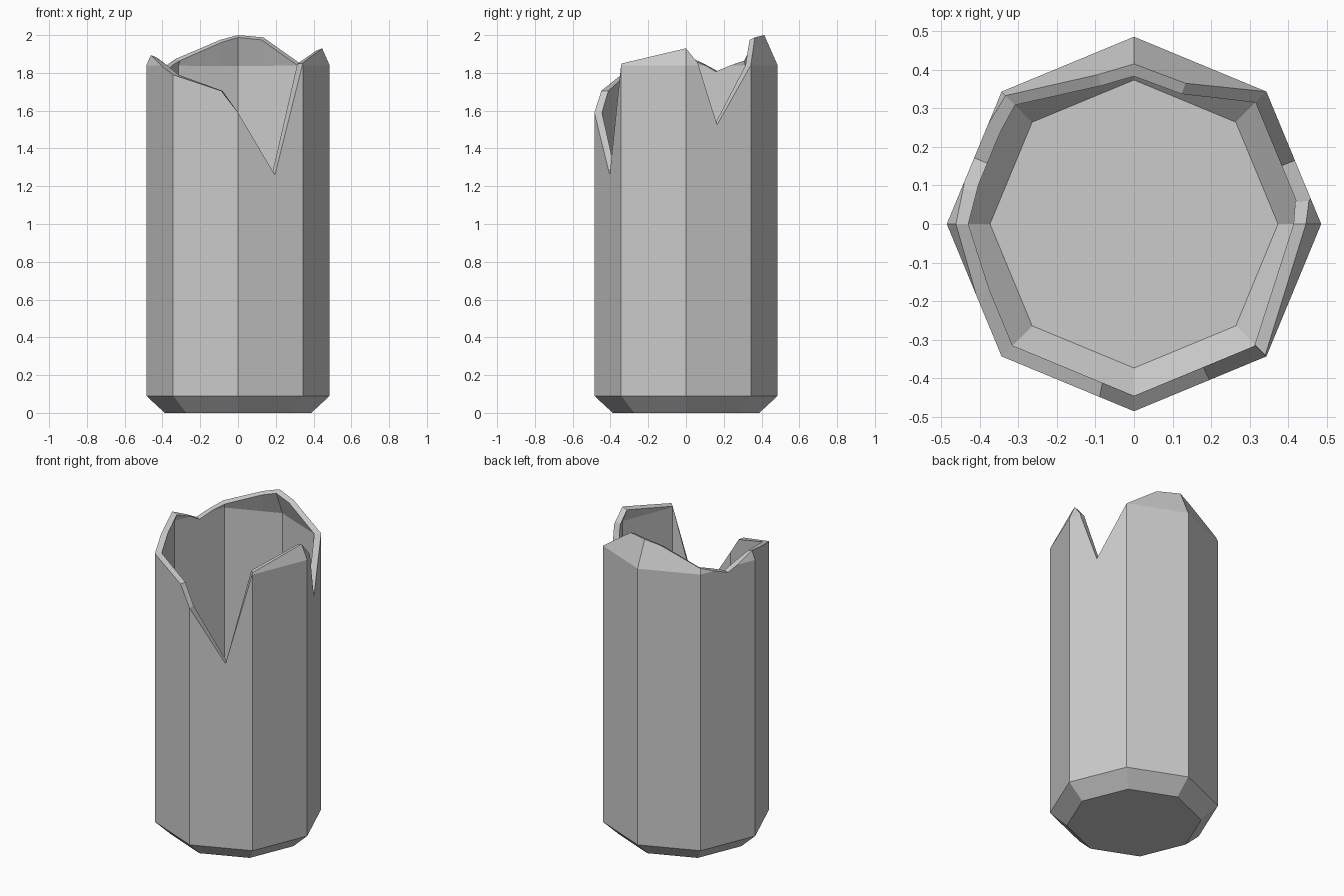
import bpy, bmesh, math

if "Cube" in bpy.data.objects:
    bpy.data.objects.remove(bpy.data.objects["Cube"])

SIDES = 8
R, R_BASE, KNEE, SHOULDER = 0.485, 0.388, 0.09, 1.84
R_IN, R_FLOOR, KNEE_IN, FLOOR = 0.445, 0.373, 0.104, 0.036
TAPER = 0.44  # inward slope of the shoulder

# Broken rim: (position around the octagon in sides from +x, height)
RIM = [(0, 1.93), (0.18, 1.855), (0.48, 1.525), (1, 1.84), (1.55, 1.988),
       (2, 2.0), (2.31, 1.975), (3, 1.873), (3.5, 1.807), (3.73, 1.85),
       (4, 1.894), (4.54, 1.84), (5, 1.79), (5.74, 1.705), (6, 1.59),
       (6.57, 1.26), (7, 1.85)]


def on_octagon(u, r):
    """Point on the straight-sided octagon at side position u."""
    i, t = math.floor(u), u - math.floor(u)
    a, b = (2 * math.pi * k / SIDES for k in (i, i + 1))
    return (r * ((1 - t) * math.cos(a) + t * math.cos(b)),
            r * ((1 - t) * math.sin(a) + t * math.sin(b)))


# Add a column wherever the rim crosses the shoulder line
columns = []
for k, (u, z) in enumerate(RIM):
    columns.append((u, z))
    u2, z2 = RIM[k + 1] if k + 1 < len(RIM) else (SIDES, RIM[0][1])
    if (z - SHOULDER) * (z2 - SHOULDER) < -1e-9:
        t = (SHOULDER - z) / (z2 - z)
        columns.append((u + t * (u2 - u), SHOULDER))

bm = bmesh.new()


def profile(u, z):
    """Section from outer base, over the rim, to the inner floor."""
    lift = max(0.0, z - SHOULDER)
    k = min(1.0, lift / 0.05)
    r_top = R - TAPER * lift
    points = [(R_BASE, 0), (R, KNEE), (R, min(z, SHOULDER)), (r_top, z),
              (r_top - 0.04 + 0.008 * k, z - 0.013 * k),
              (R_IN, min(z, SHOULDER - 0.003 * k)), (R_IN, KNEE_IN), (R_FLOOR, FLOOR)]
    return [bm.verts.new((*on_octagon(u, r), h)) for r, h in points]


# Shell walls, shoulder and broken edge
cols = [profile(u, z) for u, z in columns]
for a, b in zip(cols, cols[1:] + cols[:1]):
    for j in range(len(a) - 1):
        bm.faces.new((a[j], b[j], b[j + 1], a[j + 1]))

# Underside and inner floor
bm.faces.new([c[0] for c in reversed(cols)])
bm.faces.new([c[-1] for c in cols])

bmesh.ops.remove_doubles(bm, verts=bm.verts, dist=0.0005)
bmesh.ops.recalc_face_normals(bm, faces=bm.faces)

mesh = bpy.data.meshes.new("broken_jar")
bm.to_mesh(mesh)
bm.free()
jar = bpy.data.objects.new("broken_jar", mesh)
bpy.context.collection.objects.link(jar)
